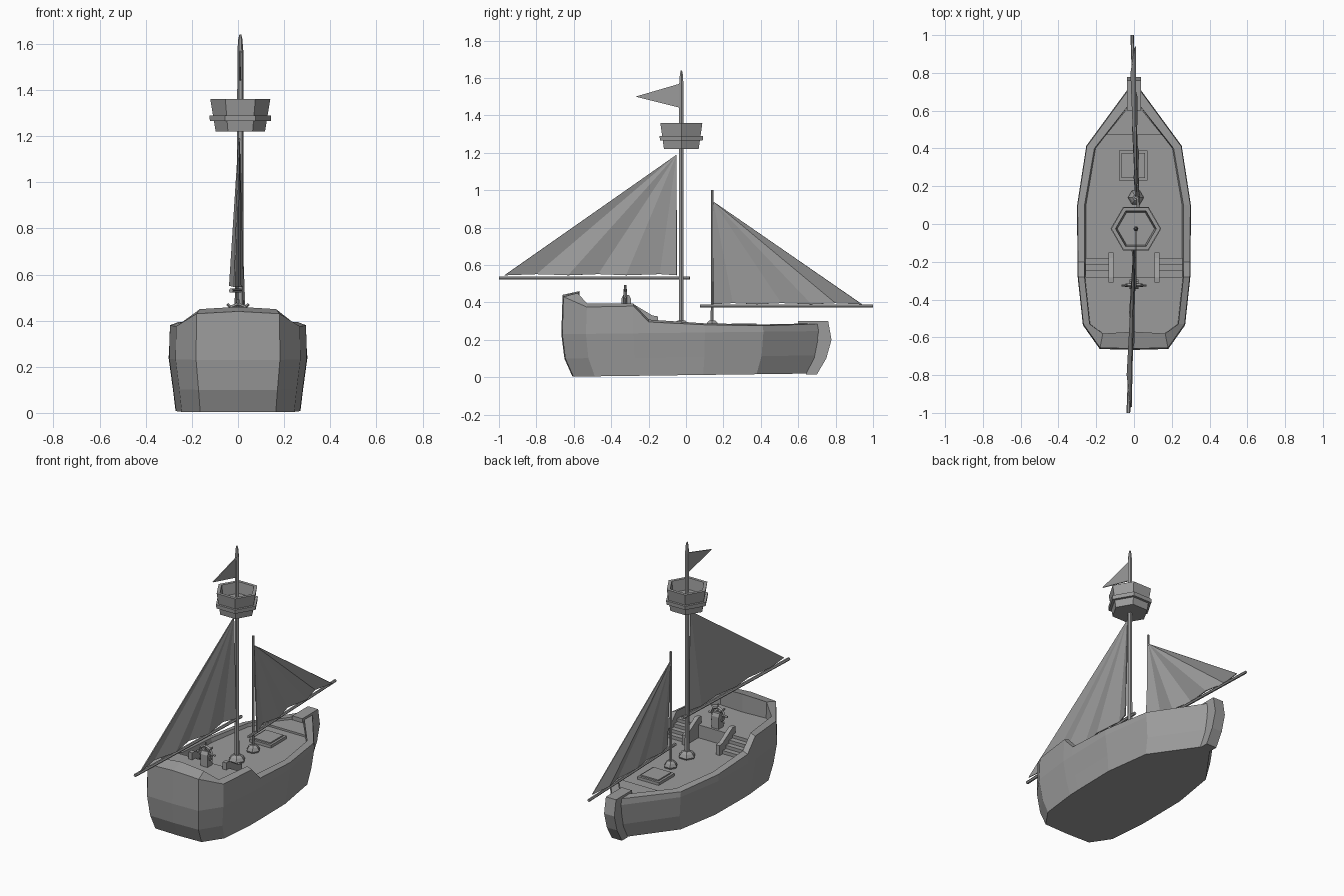
import bpy, bmesh, math
from mathutils import Vector

cube = bpy.data.objects.get("Cube")
if cube:
    bpy.data.objects.remove(cube)

grey = bpy.data.materials.new("plain_grey")
grey.use_nodes = True
grey.diffuse_color = (0.33, 0.33, 0.33, 1)
grey.node_tree.nodes["Principled BSDF"].inputs["Base Color"].default_value = grey.diffuse_color


def add_object(name, bm):
    bmesh.ops.recalc_face_normals(bm, faces=bm.faces)
    mesh = bpy.data.meshes.new(name)
    bm.to_mesh(mesh)
    bm.free()
    mesh.materials.append(grey)
    ob = bpy.data.objects.new(name, mesh)
    bpy.context.scene.collection.objects.link(ob)
    return ob


def loft(name, rings, caps=True):
    """Skin closed rings of points, with end caps."""
    bm = bmesh.new()
    rows = [[bm.verts.new(p) for p in ring] for ring in rings]
    n = len(rows[0])
    for a, b in zip(rows, rows[1:]):
        for i in range(n):
            j = (i + 1) % n
            bm.faces.new((a[i], a[j], b[j], b[i]))
    if caps:
        bm.faces.new(rows[0])
        bm.faces.new(rows[-1])
    return add_object(name, bm)


def lathe(name, x, y, profile, sides=6, caps=True):
    """Rings of (radius, z) around a vertical axis."""
    step = math.tau / sides
    return loft(name, [[(x + r * math.cos(i * step), y + r * math.sin(i * step), z)
                        for i in range(sides)] for r, z in profile], caps)


def box(name, x, y, z):
    """Box from three (low, high) ranges."""
    return loft(name, [[(x[0], y[0], h), (x[1], y[0], h), (x[1], y[1], h), (x[0], y[1], h)]
                       for h in z])


def side_plate(name, x0, x1, profile):
    """Extrude a (y, z) profile across x."""
    return loft(name, [[(x, y, z) for y, z in profile] for x in (x0, x1)])


def spar(name, start, end, radius, sides=6):
    start, end = Vector(start), Vector(end)
    turn = (end - start).to_track_quat('Z', 'Y')
    ring = [turn @ Vector((radius * math.cos(i * math.tau / sides),
                           radius * math.sin(i * math.tau / sides), 0)) for i in range(sides)]
    return loft(name, [[p + q for q in ring] for p in (start, end)])


def both_sides(half):
    """Mirror a stern-to-bow half outline that starts on the centre line."""
    return half + [(-x, y, z) for x, y, z in reversed(half[1:])]


# Hull: outer rim and inner rim outlines, stern to bow
outer = [(0, -.66, .44), (.18, -.655, .43), (.268, -.53, .375), (.295, -.28, .38),
         (.297, -.2, .295), (.298, .1, .28), (.25, .41, .275), (.03, .71, .285)]
inner = [(0, -.57, .46), (.165, -.58, .45), (.235, -.53, .395), (.262, -.28, .393),
         (.262, -.2, .308), (.262, .1, .288), (.21, .4, .282), (.02, .64, .287)]
DECK, STERN_DECK = .262, .345


def hull_ring(height, width, length):
    return both_sides([(x * width, y * length, height + .012 * (y + .66))
                       for x, y, z in outer])


loft("hull", [hull_ring(.003, .91, .92), hull_ring(.1, .95, .985), hull_ring(.23, 1.01, 1.01),
              both_sides(outer), both_sides(inner),
              both_sides([(x * .97, y, DECK) for x, y, z in inner])])

# Raised stern deck and small foredeck
loft("stern_deck", [both_sides([(x * .99, y, h) for x, y, z in inner[:4]])
                    for h in (DECK - .02, STERN_DECK)])
loft("foredeck", [[(-.15, .47, h), (.15, .47, h), (.02, .63, h), (-.02, .63, h)]
                  for h in (DECK - .01, DECK + .012)])

# Prow post with its cap running back over the bow
side_plate("prow_post", -.036, .036,
           [(.64, .015), (.70, .015), (.75, .1), (.778, .2), (.76, .3),
            (.6, .3), (.6, .27), (.685, .27), (.705, .2), (.685, .1)])

# Steps and their rails on each side
for side, label in ((1, "left"), (-1, "right")):
    for i in range(3):
        top = DECK + .021 * (i + 1)
        y = -.18 - .033 * i
        box(f"{label}_step_{i + 1}", sorted((side * .125, side * .258)),
            (y - .034, y), (DECK - .01, top))
    side_plate(f"{label}_step_rail", side * .108, side * .134,
               [(-.15, DECK - .01), (-.15, .325), (-.18, .33), (-.28, .39),
                (-.31, .39), (-.31, DECK - .01)])

# Hatch with a raised lid
box("hatch_frame", (-.08, .072), (.23, .39), (DECK - .01, DECK + .018))
box("hatch_lid", (-.066, .058), (.244, .376), (DECK + .01, DECK + .026))

# Steering wheel on its stand
side_plate("wheel_stand", -.025, .025,
           [(-.345, STERN_DECK - .01), (-.345, .42), (-.335, .44), (-.305, .44),
            (-.295, .42), (-.295, STERN_DECK - .01)])
WHEEL_Y, WHEEL_Z = -.325, .425
bpy.ops.mesh.primitive_torus_add(major_segments=8, minor_segments=4, major_radius=.045,
                                 minor_radius=.009, location=(0, WHEEL_Y, WHEEL_Z),
                                 rotation=(math.pi / 2, 0, 0))
wheel = bpy.context.object
wheel.name = "wheel_rim"
wheel.data.materials.append(grey)
for i in range(4):
    a = i * math.pi / 4
    dx, dz = .067 * math.cos(a), .067 * math.sin(a)
    spar(f"wheel_spoke_{i + 1}", (-dx, WHEEL_Y, WHEEL_Z - dz), (dx, WHEEL_Y, WHEEL_Z + dz), .006, 4)

# Masts with flared collars
MAST_X = .01
lathe("main_mast", MAST_X, -.025, [(.015, DECK - .01), (.013, 1.57), (.009, 1.62), (.004, 1.64)])
lathe("fore_mast", MAST_X, .14, [(.009, DECK - .01), (.008, 1.0)])
for name, y, r in (("main_mast_collar", -.025, .052), ("fore_mast_collar", .14, .042)):
    lathe(name, MAST_X, y, [(r * .8, DECK - .01), (r, DECK + .01), (r * .75, DECK + .03),
                            (r * .4, DECK + .042)])

# Lookout basket with a band around it
lathe("lookout_basket", MAST_X, -.025, [(.107, 1.22), (.13, 1.36), (.108, 1.36), (.092, 1.24)])
lathe("lookout_band", MAST_X, -.025, [(.112, 1.265), (.132, 1.265), (.134, 1.29), (.114, 1.29)])

# Pennant
side_plate("pennant", MAST_X - .003, MAST_X + .003, [(-.03, 1.57), (-.27, 1.5), (-.03, 1.44)])


def pleated_sail(name, apex, foot):
    """Thin fan of pleats from one apex to the foot points."""
    bm = bmesh.new()
    top = bm.verts.new(apex)
    low = [bm.verts.new(p) for p in foot]
    for a, b in zip(low, low[1:]):
        bm.faces.new((top, a, b))
    sail = add_object(name, bm)
    thick = sail.modifiers.new("thickness", 'SOLIDIFY')
    thick.thickness = .006
    thick.offset = 0


# Sails and booms
main_y = (-.05, -.14, -.32, -.47, -.63, -.8, -.97)
pleated_sail("main_sail", (.005, -.05, 1.19),
             [(.01 + .04 * y + .014 * (-1) ** i, y, .545 + .006 * (i % 2))
              for i, y in enumerate(main_y)])
fore_y = (.145, .25, .38, .51, .67, .8, .94)
pleated_sail("fore_sail", (.01, .145, .94),
             [(.022 - .03 * y + .014 * (-1) ** i, y, .39 + .006 * (i % 2))
              for i, y in enumerate(fore_y)])
spar("main_boom", (-.03, -1, .53), (.01, .02, .53), .01)
spar("fore_boom", (.022, .075, .38), (-.01, 1, .38), .009)
